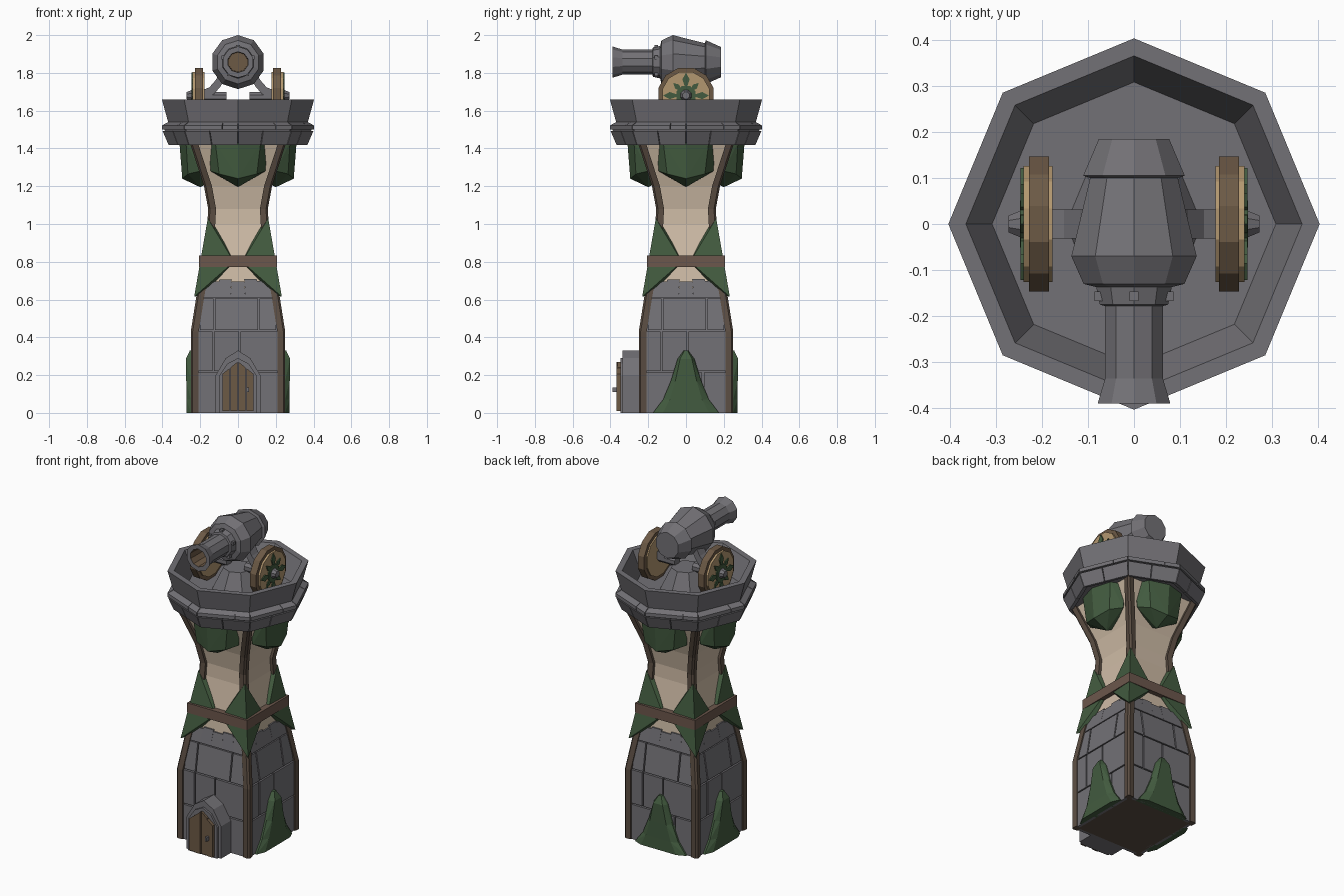
import bpy, bmesh, math
from mathutils import Matrix, Vector

if "Cube" in bpy.data.objects:
    bpy.data.objects.remove(bpy.data.objects["Cube"])

def mat(name, r, g, b):
    m = bpy.data.materials.new(name)
    m.diffuse_color = (r, g, b, 1)
    m.use_nodes = True
    m.node_tree.nodes["Principled BSDF"].inputs["Base Color"].default_value = m.diffuse_color
    return m

STONE = mat("grey_stone", .17, .165, .18)
GREEN = mat("dark_green", .055, .105, .05)
PLASTER = mat("cream_plaster", .62, .50, .38)
TIMBER = mat("dark_timber", .105, .075, .055)
BELT = mat("belt_brown", .15, .095, .072)
RIM = mat("wheel_brown", .15, .10, .06)
TAN = mat("wheel_tan", .45, .31, .16)

ROT = [Matrix.Rotation(math.pi / 2 * k, 4, 'Z') for k in range(4)]   # k=0 is the front
MIRROR = [Matrix.Identity(4), Matrix.Scale(-1, 4, Vector((1, 0, 0)))]
ONE = [Matrix.Identity(4)]

def finish(name, bm, mats):
    bmesh.ops.recalc_face_normals(bm, faces=bm.faces[:])
    me = bpy.data.meshes.new(name)
    bm.to_mesh(me)
    bm.free()
    for m in mats:
        me.materials.append(m)
    ob = bpy.data.objects.new(name, me)
    bpy.context.collection.objects.link(ob)
    return ob

def part(name, m, hulls, transforms=ONE):
    """One object out of convex pieces, repeated by the transforms."""
    bm = bmesh.new()
    for t in transforms:
        for pts in hulls:
            vs = [bm.verts.new(t @ Vector(p)) for p in pts]
            r = bmesh.ops.convex_hull(bm, input=vs)
            junk = {v for v in r["geom_interior"] + r["geom_unused"] if isinstance(v, bmesh.types.BMVert)}
            bmesh.ops.delete(bm, geom=list(junk), context='VERTS')
    bmesh.ops.dissolve_limit(bm, angle_limit=.02, verts=bm.verts[:], edges=bm.edges[:])
    return finish(name, bm, [m])

def loft(name, rings, mats, rule=None):
    """Skin between equal rings, capped at both ends."""
    bm = bmesh.new()
    vs = [[bm.verts.new(p) for p in ring] for ring in rings]
    n = len(vs[0])
    for a, b in zip(vs, vs[1:]):
        for i in range(n):
            bm.faces.new((a[i], a[(i + 1) % n], b[(i + 1) % n], b[i]))
    bm.faces.new(vs[0])
    bm.faces.new(vs[-1])
    if rule:
        for f in bm.faces:
            f.material_index = rule(f.calc_center_median())
    return finish(name, bm, mats)

def box(x0, x1, y0, y1, z0, z1):
    return [(x, y, z) for x in (x0, x1) for y in (y0, y1) for z in (z0, z1)]

def disc_x(n, r, x0, x1, z, r1=None, y=0):
    """Prism or cone section along x."""
    return [(x, y + q * math.sin(2 * math.pi * (i + .5) / n), z + q * math.cos(2 * math.pi * (i + .5) / n))
            for x, q in ((x0, r), (x1, r1 or r)) for i in range(n)]

# Half width of the square tower at a height
PROFILE = [(0, .23), (.43, .23), (.62, .20), (.7, .185), (.8, .175), (1.0, .14),
           (1.08, .138), (1.2, .16), (1.44, .238)]

def half(z):
    for (a, p), (b, q) in zip(PROFILE, PROFILE[1:]):
        if z <= b:
            return p + (q - p) * (z - a) / (b - a)
    return PROFILE[-1][1]

def square(z, off=0):
    h = half(z) + off
    return [(-h, -h, z), (h, -h, z), (h, h, z), (-h, h, z)]

# Tower core
loft("stone_core", [square(z, -.008) for z in (.015, .43, .62, .68)], [STONE])
loft("plaster_body", [square(z) for z in (.66, .7, .8, 1.0, 1.08, 1.2, 1.44)], [PLASTER])
part("base_floor", TIMBER, [box(-.222, .222, -.222, .222, 0, .02)])

# Raised stone blocks on all four sides
blocks = []

def block(u0, u1, z0, z1, w0=None, w1=None):
    w0, w1 = (u0 if w0 is None else w0), (u1 if w1 is None else w1)
    blocks.append([(u, -half(z) + d, z) for u, z in ((u0, z0), (u1, z0), (w1, z1), (w0, z1)) for d in (-.009, .02)])

for z0, z1, joints in ((0, .215, (-.215, -.06, .09, .215)), (.223, .43, (-.215, -.13, .01, .215)),
                       (.438, .605, (-.205, -.125, .11, .205))):
    for a, b in zip(joints, joints[1:]):
        block(a + .004, b - .004, z0, z1)
tops = (.695, .705, .695, .708, .698)
for i, zt in enumerate(tops):                       # uneven cap course
    block(-.2 + .08 * i, -.12 + .08 * i, .611, zt, -.165 + .066 * i, -.099 + .066 * i)
part("stone_blocks", STONE, blocks, ROT)

# Corner posts
posts = []
for zs in ((0, .43, .62, .7), (.98, 1.08, 1.2, 1.43)):
    for a, b in zip(zs, zs[1:]):
        posts.append([(half(z) + dx, -half(z) - dy, z) for z in (a, b)
                      for dx, dy in ((-.022, .016), (.01, .02), (.02, .01), (.016, -.022), (-.022, -.022))])
part("corner_posts", TIMBER, posts, ROT)

# Green diamond wraps over the corners, and the belt
wrap = [(.16, -.16, 1.03), (.197, -.197, .8), (.232, -.232, .615), (.022, -.192, .8),
        (.12, -.12, 1.0), (.15, -.15, .8), (.18, -.18, .63), (.022, -.165, .8)]
wrap2 = [(-y, -x, z) for x, y, z in wrap]
part("corner_wraps", GREEN, [wrap, wrap2], ROT)
loft("waist_belt", [[(a * .206, b * .206, z) for a, b in ((-1, -1), (1, -1), (1, 1), (-1, 1))]
                    for z in (.772, .832)], [BELT])

# Hanging green shields below the parapet
shield = [(s * x, -y, z) for s in (-1, 1) for x, y, z in
          ((.155, .2, 1.43), (.12, .275, 1.43), (0, .31, 1.43), (.145, .2, 1.28), (.1, .265, 1.265),
           (0, .295, 1.24), (0, .2, 1.195), (0, .15, 1.22), (.12, .15, 1.43))]
part("hanging_shields", GREEN, [shield], ROT)

# Flared buttresses on the sides and back
curve = [(0, .175, .272), (.07, .122, .272), (.17, .08, .274), (.285, .045, .276), (.33, .012, .255)]
butt = []
for (z0, a, d0), (z1, b, d1) in zip(curve, curve[1:]):
    butt.append([(s * w * k, -y, z) for s in (-1, 1) for z, w, d in ((z0, a, d0), (z1, b, d1))
                 for k, y in ((1, .21), (1, .25), (.7, d))])
part("green_buttresses", GREEN, butt, ROT[1:])

# Doorway
def arch(w, zs, zm, zt, y0, y1):
    return [(s * x, y, z) for s in (-1, 1) for x, z in ((w, 0), (w, zs), (w * .55, zm), (0, zt)) for y in (y0, y1)]

part("door_surround", STONE, [arch(.118, .2, .29, .33, -.335, -.2)])
part("door_frame", STONE, [arch(.1, .195, .262, .29, -.348, -.32)])
planks = []
for i in range(4):
    a, b = -.085 + i * .0425 + .002, -.085 + (i + 1) * .0425 - .002
    planks.append([(x, y, z) for y in (-.368 if i % 2 else -.362, -.33)
                   for x, z in ((a, .01), (b, .01), (a, .272 - .8 * abs(a)), (b, .272 - .8 * abs(b)))])
part("door_planks", RIM, planks)
part("door_handle", STONE, [box(.045, .058, -.39, -.36, .11, .135)])

# Octagonal parapet with corners on the axes
def octo(r, z):
    return [(r * math.cos(math.pi / 4 * i), r * math.sin(math.pi / 4 * i), z) for i in range(8)]

loft("parapet_bowl", [octo(r, z) for r, z in
     ((.25, 1.435), (.36, 1.43), (.388, 1.495), (.388, 1.515), (.37, 1.54), (.403, 1.66),
      (.365, 1.66), (.308, 1.53), (.02, 1.53))], [STONE])
ring = []
for i in range(8):
    p = Vector(octo(1, 0)[i])
    q = Vector(octo(1, 0)[(i + 1) % 8])
    for sec, cuts in ((((.345, 1.422), (.368, 1.418), (.4, 1.492), (.36, 1.492)), (.008, .46, .475, .992)),
                      (((.36, 1.5), (.403, 1.5), (.403, 1.522), (.365, 1.542)), (.008, .7, .71, .992))):
        for a, b in ((cuts[0], cuts[1]), (cuts[2], cuts[3])):
            ring.append([p.lerp(q, t) * r + Vector((0, 0, z)) for t in (a, b) for r, z in sec])
part("parapet_blocks", STONE, ring)

# Cannon turned about the y axis
CZ = 1.857
barrel = [(.185, .03), (.185, .08), (.105, .116), (.1, .1), (-.07, .143), (-.13, .115), (-.137, .086),
          (-.175, .078), (-.178, .066), (-.335, .066), (-.39, .083), (-.39, .055), (-.27, .052), (-.27, .01)]
loft("cannon_barrel", [[(r * math.sin(math.pi / 5 * i), y, CZ + r * math.cos(math.pi / 5 * i)) for i in range(10)]
                       for y, r in barrel], [STONE, RIM],
     lambda c: int(c.y < -.2 and math.hypot(c.x, c.z - CZ) < .056))
studs = [[Vector((math.sin(t), 0, math.cos(t))) * .08 + Vector(p) + Vector((0, -.157, CZ))
          for p in box(-.01, .01, -.01, .01, -.01, .01)] for t in [math.pi * 2 / 5 * i for i in range(5)]]
part("barrel_studs", STONE, studs)

# Mount: pedestal, curved arms and axle
loft("mount_pedestal", [[(r * math.cos(math.pi / 4 * i), r * math.sin(math.pi / 4 * i), z) for i in range(8)]
                        for r, z in ((.15, 1.525), (.085, 1.655))], [STONE])
path = [(.075, 1.80), (.105, 1.745), (.14, 1.705), (.19, 1.685)]
arms = [[(x + dx, y, z + dz) for x, z in (a, b) for dx, dz in ((-.012, -.018), (.012, .018)) for y in (-.032, .032)]
        for a, b in zip(path, path[1:])]
arms.append(disc_x(8, .03, .06, .2, 1.672))
part("mount_arms", STONE, arms, MIRROR)

# Wheels
WZ = 1.68
part("wheel_rims", RIM, [disc_x(12, .152, .185, .228, WZ)], MIRROR)
part("wheel_discs", TAN, [disc_x(12, .13, .177, .24, WZ)], MIRROR)
leaves = [disc_x(8, .055, .238, .247, WZ)]
for i in range(8):
    t = math.pi / 4 * i
    L = .122 if i % 2 == 0 else .095
    leaves.append([(x, r * math.sin(t + d), WZ + r * math.cos(t + d)) for x in (.238, .2465)
                   for r, d in ((.03, 0), (L * .72, .22), (L, 0), (L * .72, -.22))])
part("wheel_leaf_ornaments", GREEN, leaves, MIRROR)
part("wheel_hubs", STONE, [disc_x(8, .034, .24, .272, WZ, .02)], MIRROR)
